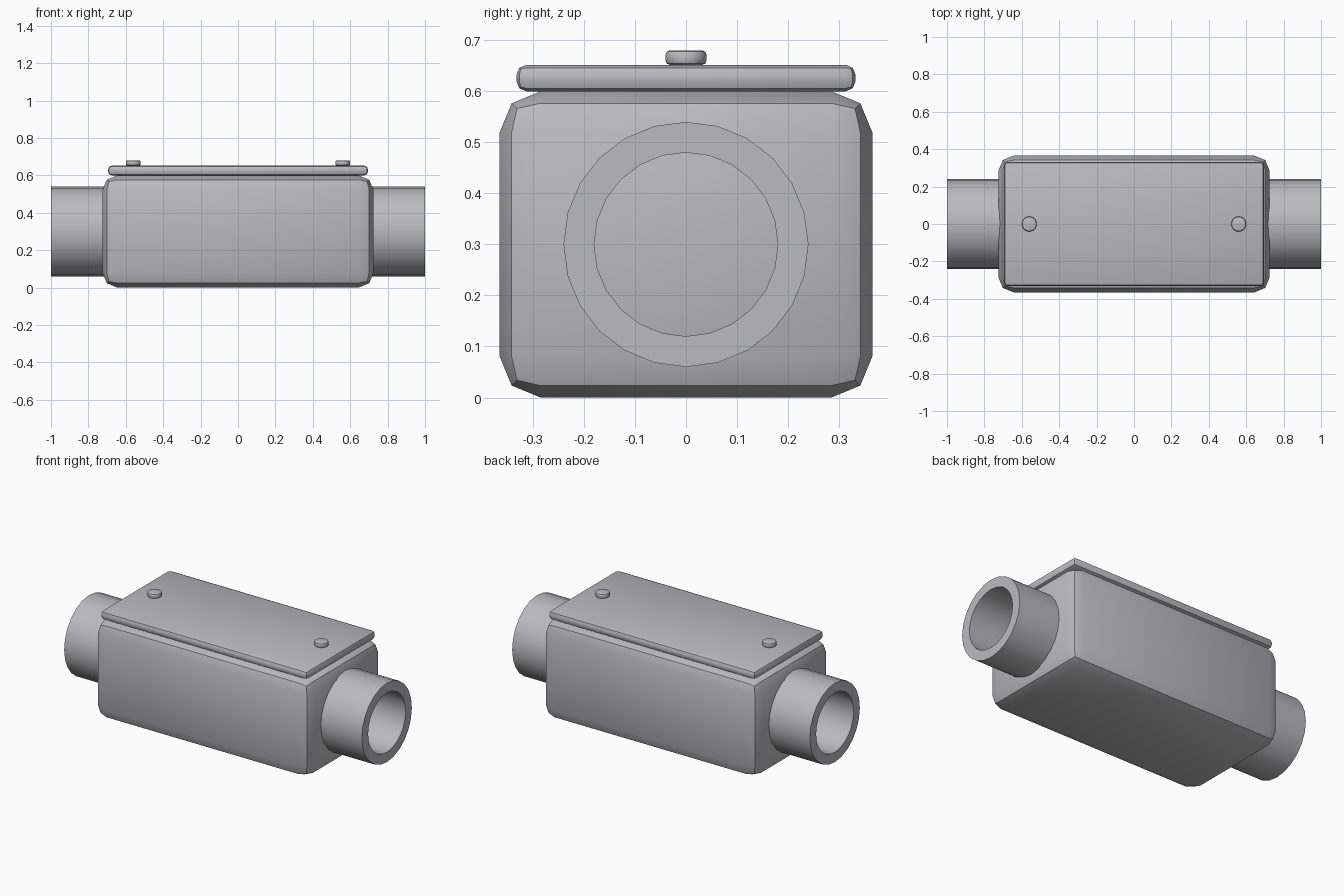
import bpy
import bmesh
import math
from mathutils import Matrix

cube = bpy.data.objects.get("Cube")
if cube:
    bpy.data.objects.remove(cube, do_unlink=True)

metal = bpy.data.materials.new("grey_metal")
metal.use_nodes = True
GREY = (0.5, 0.5, 0.52, 1)
metal.diffuse_color = GREY
metal.node_tree.nodes["Principled BSDF"].inputs["Base Color"].default_value = GREY


def finish(bm, name):
    bmesh.ops.recalc_face_normals(bm, faces=bm.faces)
    mesh = bpy.data.meshes.new(name)
    bm.to_mesh(mesh)
    bm.free()
    obj = bpy.data.objects.new(name, mesh)
    bpy.context.collection.objects.link(obj)
    mesh.materials.append(metal)
    bpy.ops.object.select_all(action='DESELECT')
    obj.select_set(True)
    bpy.context.view_layer.objects.active = obj
    bpy.ops.object.shade_smooth_by_angle(angle=math.radians(30))


def round_edges(bm, edges, width):
    bmesh.ops.bevel(bm, geom=edges, offset=width, segments=2,
                    profile=0.5, affect='EDGES')


def rounded_box(name, size, bottom, width):
    bm = bmesh.new()
    bmesh.ops.create_cube(bm, size=1)
    bmesh.ops.scale(bm, vec=size, verts=bm.verts)
    bmesh.ops.translate(bm, vec=(0, 0, bottom + size[2] / 2), verts=bm.verts)
    round_edges(bm, bm.edges[:], width)
    finish(bm, name)


def tube(name, side, start=0.70, end=1.0, outer=0.24, inner=0.18, height=0.30):
    # Spin a rectangular wall section around the x axis
    bm = bmesh.new()
    section = [(start, outer), (end, outer), (end, inner), (start, inner)]
    verts = [bm.verts.new((side * x, 0, r)) for x, r in section]
    edges = [bm.edges.new((verts[i], verts[i - 1])) for i in range(4)]
    bmesh.ops.spin(bm, geom=verts + edges, cent=(0, 0, 0), axis=(1, 0, 0),
                   angle=math.tau, steps=24)
    bmesh.ops.remove_doubles(bm, verts=bm.verts, dist=0.0001)
    bmesh.ops.translate(bm, vec=(0, 0, height), verts=bm.verts)
    finish(bm, name)


def screw(name, x):
    bm = bmesh.new()
    bmesh.ops.create_cone(bm, cap_ends=True, segments=24, radius1=0.04,
                          radius2=0.04, depth=0.028,
                          matrix=Matrix.Translation((x, 0, 0.666)))
    rims = [e for e in bm.edges
            if abs(e.verts[0].co.z - e.verts[1].co.z) < 0.001]
    round_edges(bm, rims, 0.008)
    finish(bm, name)


# Box and its cover plate
rounded_box("box_body", (1.45, 0.73, 0.60), 0, 0.08)
rounded_box("cover_plate", (1.39, 0.665, 0.052), 0.60, 0.02)

# Pipe sockets and cover screws on both ends
for side, label in ((1, "left"), (-1, "right")):
    tube(label + "_pipe_socket", side)
    screw(label + "_cover_screw", side * 0.56)
